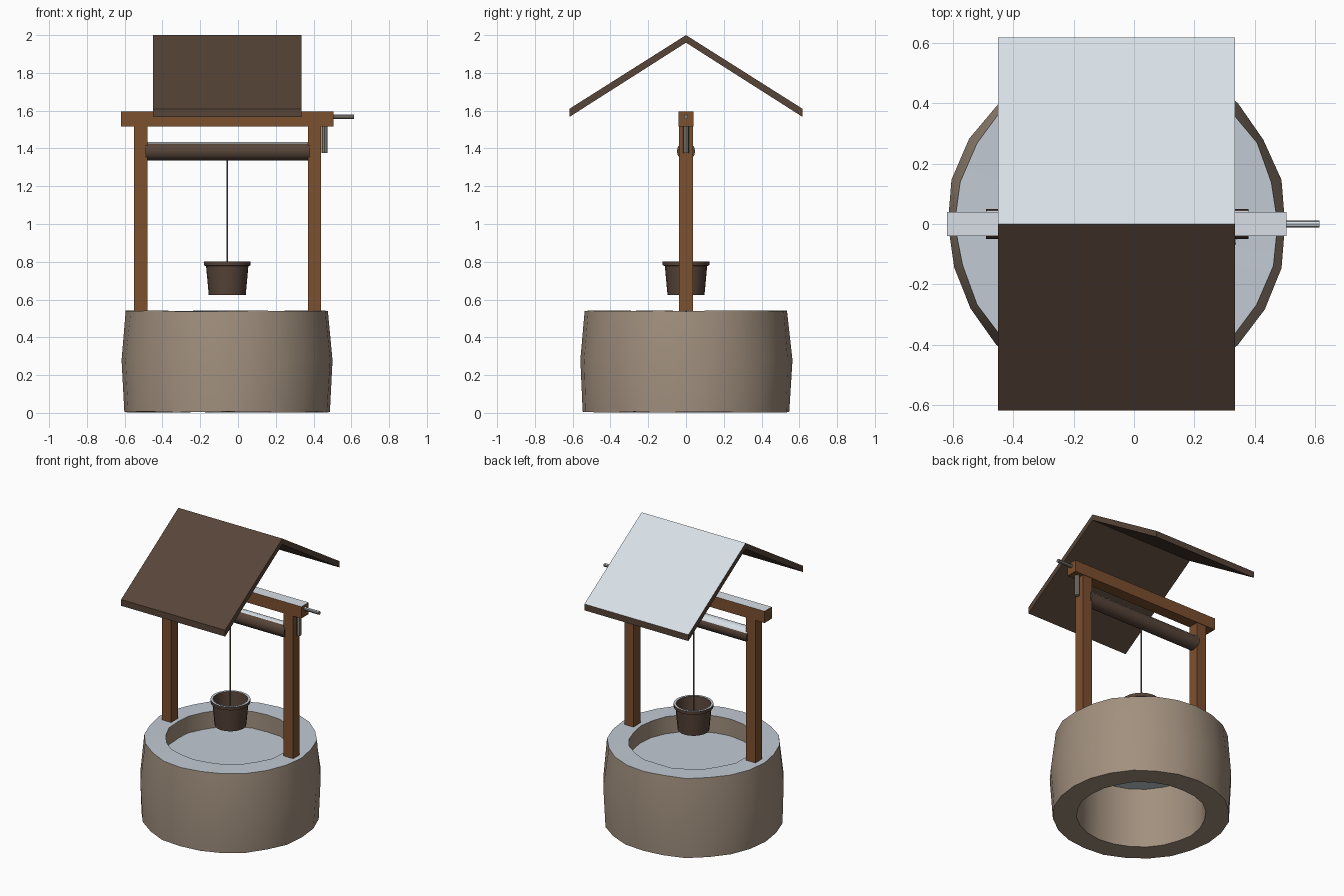
import bpy, bmesh, math, random
from mathutils import Matrix, Vector

random.seed(4)
cube = bpy.data.objects.get("Cube")
if cube:
    bpy.data.objects.remove(cube)


def material(name, rgb):
    m = bpy.data.materials.new(name)
    m.use_nodes = True
    m.diffuse_color = (*rgb, 1)
    m.node_tree.nodes["Principled BSDF"].inputs["Base Color"].default_value = (*rgb, 1)
    return m


stone = material("tan stone", (0.36, 0.28, 0.21))
frost = material("pale frost", (0.54, 0.59, 0.65))
snow = material("white snow", (0.68, 0.74, 0.79))
timber = material("orange timber", (0.20, 0.08, 0.028))
dark_wood = material("dark brown wood", (0.095, 0.058, 0.04))
metal = material("grey metal", (0.24, 0.21, 0.18))
rope_mat = material("rope", (0.16, 0.13, 0.10))

CX = -0.057  # axis of the well


def finish(name, bm, base, cover=None, smooth=False):
    """Turn a bmesh into an object; faces that look up get the cover colour."""
    bmesh.ops.recalc_face_normals(bm, faces=bm.faces)
    for f in bm.faces:
        f.smooth = smooth
        if cover and f.normal.z > 0.7 and f.normal.y > -0.4:
            f.material_index = 1
    me = bpy.data.meshes.new(name)
    bm.to_mesh(me)
    bm.free()
    for m in (base, cover):
        if m:
            me.materials.append(m)
    if smooth:
        me.set_sharp_from_angle(angle=math.radians(40))
    ob = bpy.data.objects.new(name, me)
    bpy.context.collection.objects.link(ob)
    return ob


def box(name, lo, hi, base, cover=None):
    lo, hi = Vector(lo), Vector(hi)
    bm = bmesh.new()
    bmesh.ops.create_cube(bm, size=1, matrix=Matrix.Translation((lo + hi) / 2)
                          @ Matrix.Diagonal((*(hi - lo), 1)))
    return finish(name, bm, base, cover)


def rod(name, a, b, r, sides, base, cover=None):
    a, b = Vector(a), Vector(b)
    turn = (b - a).to_track_quat('Z', 'Y').to_matrix().to_4x4()
    bm = bmesh.new()
    bmesh.ops.create_cone(bm, cap_ends=True, segments=sides, radius1=r, radius2=r,
                          depth=(b - a).length,
                          matrix=Matrix.Translation((a + b) / 2) @ turn)
    return finish(name, bm, base, cover, True)


def lathe(name, profile, sides, base, cover, closed=True, rough=0.0):
    """Spin (radius, z) points about the well axis; a zero radius makes a pole."""
    bm = bmesh.new()
    rings = []
    for r, z in profile:
        n = sides if r else 1
        ring = []
        for i in range(n):
            a = 2 * math.pi * i / sides
            rr = r + random.uniform(-rough, rough)
            zz = z + random.uniform(-rough, rough) / 2
            ring.append(bm.verts.new((CX + rr * math.cos(a), rr * math.sin(a), zz)))
        rings.append(ring)
    pairs = list(zip(rings, rings[1:]))
    if closed:
        pairs.append((rings[-1], rings[0]))
    for p, q in pairs:
        for i in range(sides):
            quad = [p[i % len(p)], p[(i + 1) % len(p)], q[(i + 1) % len(q)], q[i % len(q)]]
            bm.faces.new(list(dict.fromkeys(quad)))
    return finish(name, bm, base, cover, True)


# Stone ring and the frozen surface inside it
lathe("well_wall", [(0.40, 0.004), (0.548, 0.004), (0.562, 0.28), (0.533, 0.54), (0.40, 0.54)],
      24, stone, frost, rough=0.005)
rod("well_water", (CX, 0, 0.415), (CX, 0, 0.425), 0.405, 32, frost)

# Timber frame
for side, x in (("right", -0.55), ("left", 0.37)):
    box(side + "_post", (x, -0.036, 0.5), (x + 0.07, 0.036, 1.52), timber)
box("top_beam", (-0.62, -0.039, 1.515), (0.505, 0.039, 1.595), timber, snow)

# Gable roof: one folded sheet, with one slope under snow
bm = bmesh.new()
section = [(-0.617, 1.61), (0, 2.0), (0.617, 1.61), (0.617, 1.567), (0, 1.96), (-0.617, 1.567)]
ends = [[bm.verts.new((x, y, z)) for y, z in section] for x in (-0.45, 0.335)]
for i in range(6):
    j = (i + 1) % 6
    bm.faces.new((ends[0][i], ends[0][j], ends[1][j], ends[1][i]))
for e in ends:
    bm.faces.new((e[0], e[1], e[4], e[5]))
    bm.faces.new((e[1], e[2], e[3], e[4]))
finish("roof", bm, dark_wood, snow)

# Winding roller, rope and crank
rod("roller", (-0.49, 0, 1.385), (0.38, 0, 1.385), 0.049, 12, dark_wood, snow)
rod("rope", (CX, 0, 0.64), (CX, 0, 1.36), 0.005, 8, rope_mat)
rod("crank_axle", (0.46, 0, 1.567), (0.615, 0, 1.567), 0.012, 8, metal, snow)
rod("crank_handle", (0.459, 0, 1.375), (0.459, 0, 1.53), 0.016, 8, metal, snow)

# Hollow bucket with a raised rim
lathe("bucket", [(0, 0.625), (0.098, 0.625), (0.112, 0.778), (0.123, 0.78), (0.124, 0.802),
                 (0.108, 0.802), (0.09, 0.645), (0, 0.645)],
      20, dark_wood, frost, closed=False)
